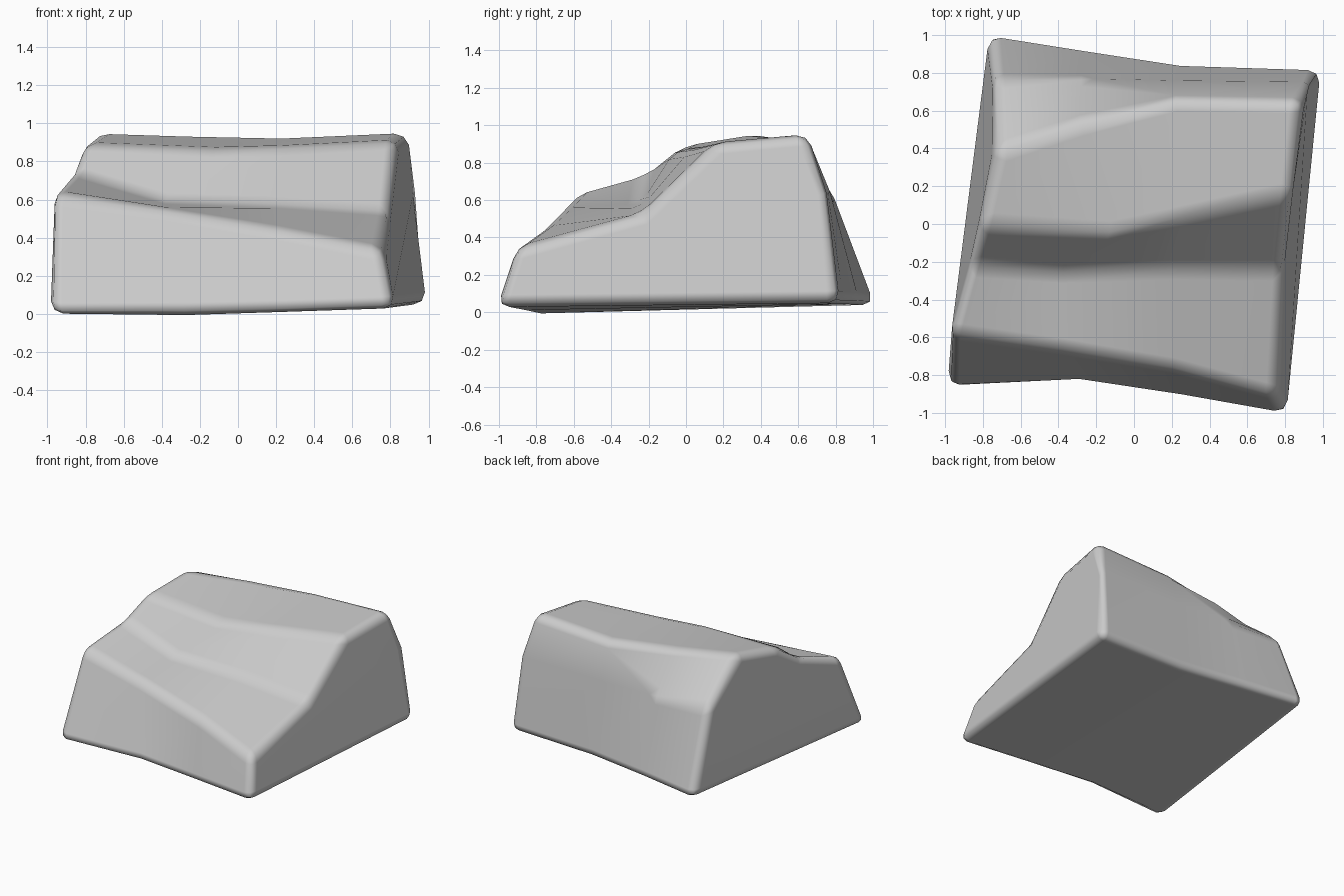
import bpy, bmesh, math

if "Cube" in bpy.data.objects:
    bpy.data.objects.remove(bpy.data.objects["Cube"])

# Cross-sections from left to right; each runs
# front foot, front lip, valley, crest front, crest back, back shoulder, back foot
sections = [
    [(-.99, -.88, 0), (-.985, -.58, .63), (-.88, -.22, .75), (-.82, .0, .89),
     (-.73, .38, .96), (-.75, .77, .67), (-.77, 1.02, .04)],
    [(-.28, -.84, 0), (-.38, -.67, .55), (-.38, -.25, .59), (-.12, -.05, .87),
     (-.28, .53, .94), (-.28, .77, .65), (-.25, .93, .045)],
    [(.25, -.92, .01), (.20, -.77, .45), (.2, -.23, .565), (.25, .03, .88),
     (.22, .66, .925), (.22, .76, .63), (.25, .85, .045)],
    [(.82, -1.02, .03), (.76, -.92, .34), (.80, -.24, .53), (.84, .16, .91),
     (.89, .65, .955), (.96, .75, .64), (.99, .82, .05)],
]

# Loft the sections and cap both ends
bm = bmesh.new()
rings = [[bm.verts.new(p) for p in s] for s in sections]
for a, b in zip(rings, rings[1:]):
    n = len(a)
    for i in range(n):
        j = (i + 1) % n
        bm.faces.new((a[i], b[i], b[j], a[j]))
bm.faces.new(rings[0])
bm.faces.new(rings[-1][::-1])
bmesh.ops.recalc_face_normals(bm, faces=bm.faces)

# Round the hard edges, leaving the lengthwise-flat seams alone
hard = [e for e in bm.edges if e.calc_face_angle() > math.radians(24)]
bmesh.ops.bevel(bm, geom=hard, offset=.065, offset_type='OFFSET', segments=2,
                profile=.5, affect='EDGES', clamp_overlap=True)

mesh = bpy.data.meshes.new("boulder")
bm.to_mesh(mesh)
bm.free()
boulder = bpy.data.objects.new("boulder", mesh)
bpy.context.collection.objects.link(boulder)

# Smooth shading weighted towards the large faces
for p in mesh.polygons:
    p.use_smooth = True
boulder.modifiers.new("soft_normals", 'WEIGHTED_NORMAL').weight = 70
